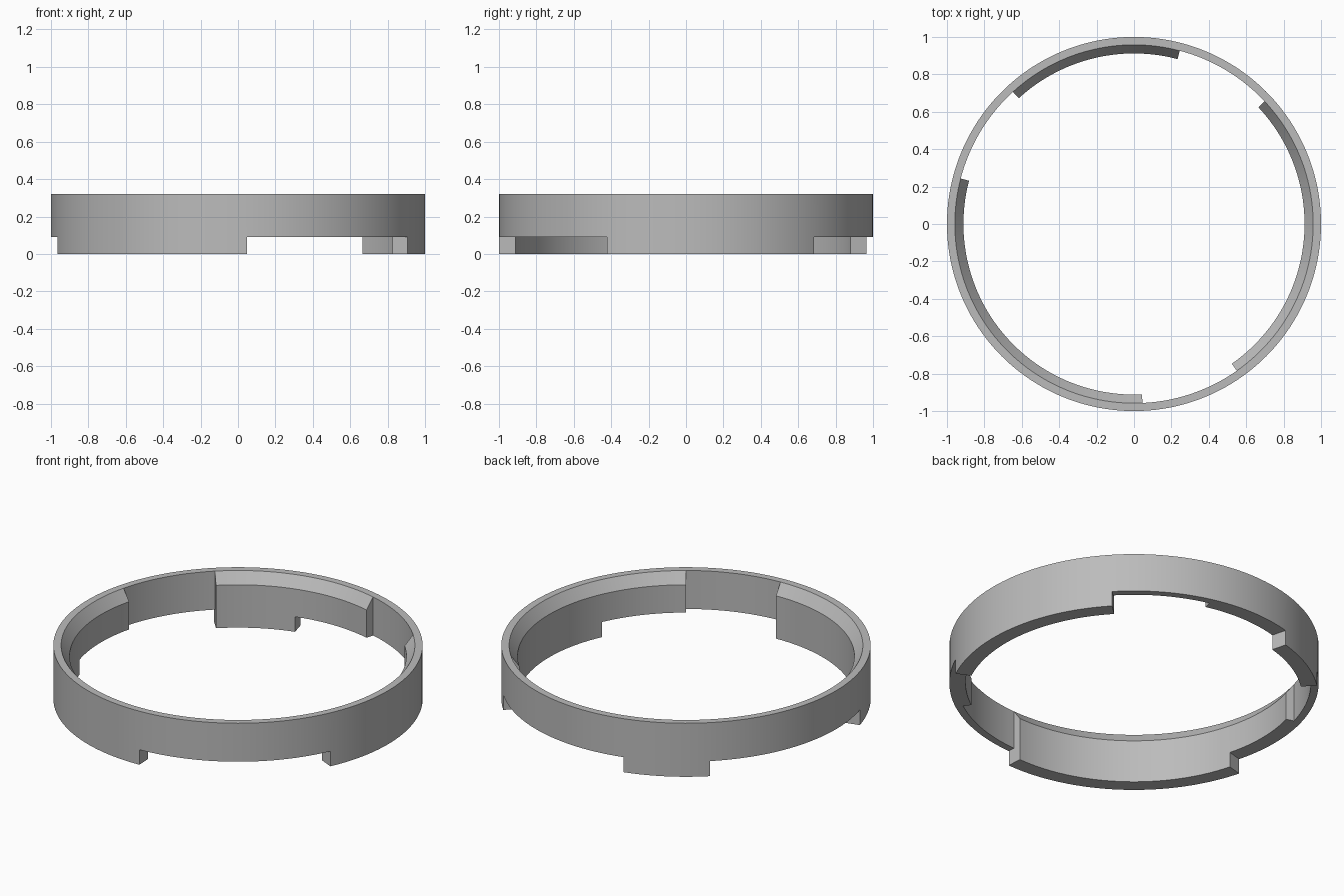
import bpy, bmesh
from math import radians, cos, sin, ceil

cube = bpy.data.objects.get("Cube")
if cube:
    bpy.data.objects.remove(cube, do_unlink=True)

# Radii and heights of the ring, its inner pads and its lower tabs
OUT, MID, INN = 1.0, 0.958, 0.912
TOP, SLOPE, LOW = 0.32, 0.256, 0.09
STEP = 2.0

# Closed cross-sections as (radius, height)
rim = [(OUT, LOW), (OUT, TOP), (MID, TOP)]
plain = rim + [(MID, LOW)]
pad = rim + [(INN, SLOPE), (INN, LOW), (MID, LOW)]
tab = rim + [(INN, SLOPE), (INN, LOW), (INN, 0), (OUT, 0)]

# End walls where one cross-section gives way to the next
pad_end = [(MID, TOP), (INN, SLOPE), (INN, LOW), (MID, LOW)]
tab_end = [(OUT, LOW), (OUT, 0), (INN, 0), (INN, LOW), (MID, LOW)]
full_end = [(MID, TOP), (INN, SLOPE), (INN, LOW), (INN, 0),
            (OUT, 0), (OUT, LOW), (MID, LOW)]

bm = bmesh.new()


def place(points, angle):
    a = radians(angle)
    return [bm.verts.new((r * cos(a), r * sin(a), z)) for r, z in points]


def sweep(section, start, end):
    n = ceil((end - start) / STEP)
    rings = [place(section, start + (end - start) * i / n) for i in range(n + 1)]
    for a, b in zip(rings, rings[1:]):
        for k in range(len(section)):
            m = (k + 1) % len(section)
            bm.faces.new((a[k], a[m], b[m], b[k]))


# Three groups around the ring: gap, pad, then pad with tab
for gap, pad_start, finish in ((43.2, 75.2, 132.5), (132.5, 165.3, 272.7),
                               (272.7, 305, 403.2)):
    tab_start = pad_start + 30
    sweep(plain, gap, pad_start)
    sweep(pad, pad_start, tab_start)
    sweep(tab, tab_start, finish)
    bm.faces.new(place(pad_end, pad_start))
    bm.faces.new(place(tab_end, tab_start))
    bm.faces.new(place(full_end, finish))

bmesh.ops.remove_doubles(bm, verts=bm.verts[:], dist=0.0001)
bmesh.ops.recalc_face_normals(bm, faces=bm.faces[:])
mesh = bpy.data.meshes.new("locking_ring")
bm.to_mesh(mesh)
bm.free()
ring = bpy.data.objects.new("locking_ring", mesh)
bpy.context.collection.objects.link(ring)

# Single grey finish
grey = bpy.data.materials.new("grey")
grey.use_nodes = True
colour = (0.5, 0.5, 0.5, 1)
grey.diffuse_color = colour
grey.node_tree.nodes["Principled BSDF"].inputs["Base Color"].default_value = colour
mesh.materials.append(grey)

bpy.ops.object.select_all(action='DESELECT')
ring.select_set(True)
bpy.context.view_layer.objects.active = ring
bpy.ops.object.shade_smooth_by_angle(angle=radians(25))
